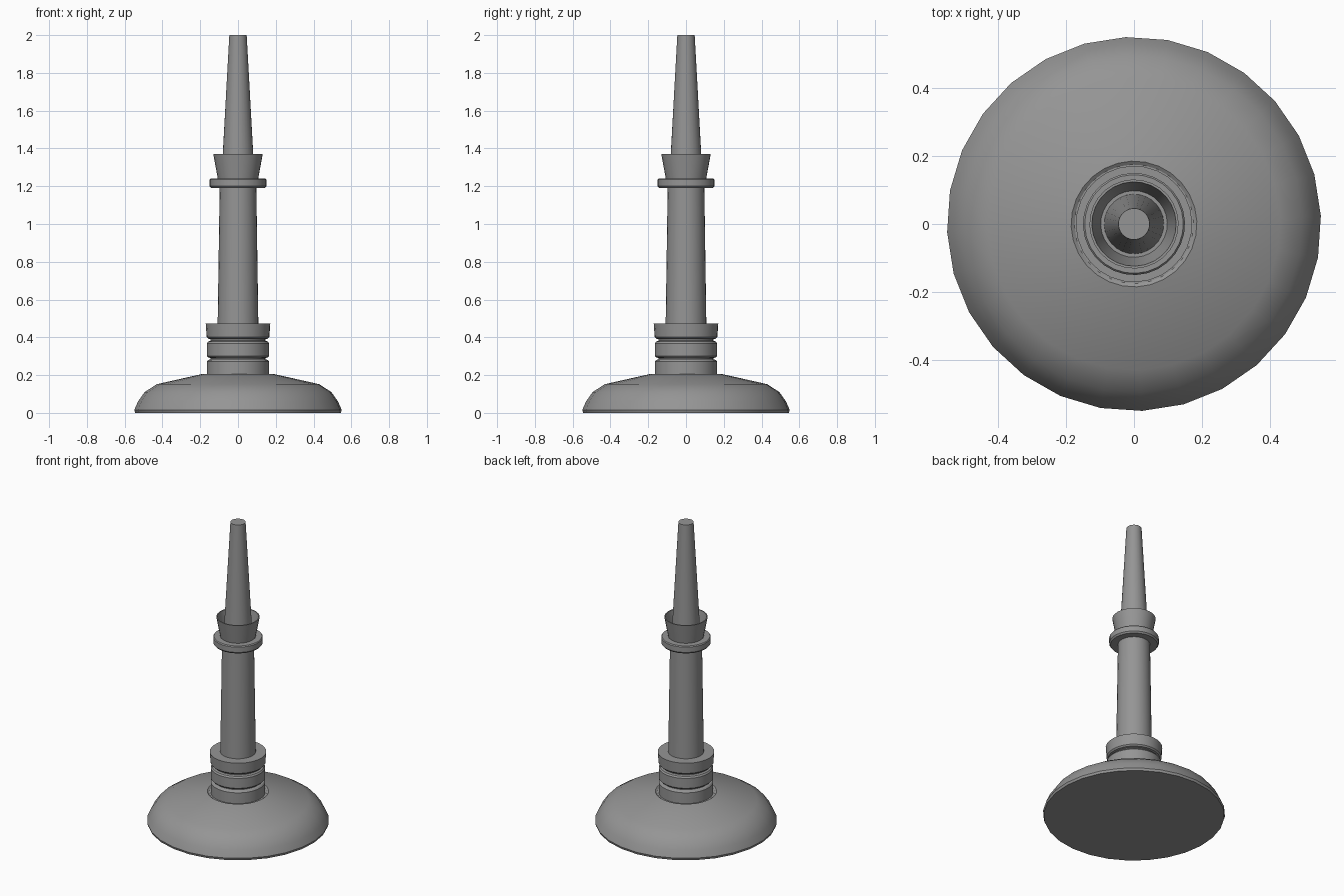
import bpy, bmesh, math

cube = bpy.data.objects.get("Cube")
if cube:
    bpy.data.objects.remove(cube, do_unlink=True)

pewter = bpy.data.materials.new("pewter_grey")
pewter.use_nodes = True
pewter.diffuse_color = (0.3, 0.3, 0.3, 1)
pewter.node_tree.nodes["Principled BSDF"].inputs["Base Color"].default_value = (0.3, 0.3, 0.3, 1)


def lathe(name, profile, sides=28, turn=2.5, smooth=30):
    """Turn a (radius, height) profile around z; radius 0 closes an end."""
    bm = bmesh.new()
    verts = [bm.verts.new((r, 0, z)) for r, z in profile]
    edges = [bm.edges.new(pair) for pair in zip(verts, verts[1:])]
    bmesh.ops.rotate(bm, verts=verts, cent=(0, 0, 0), matrix=turn_matrix(turn))
    bmesh.ops.spin(bm, geom=verts + edges, cent=(0, 0, 0), axis=(0, 0, 1),
                   angle=math.tau, steps=sides, use_merge=True)
    bmesh.ops.remove_doubles(bm, verts=bm.verts, dist=0.0001)
    bmesh.ops.recalc_face_normals(bm, faces=bm.faces)
    mesh = bpy.data.meshes.new(name)
    bm.to_mesh(mesh)
    bm.free()
    mesh.materials.append(pewter)
    obj = bpy.data.objects.new(name, mesh)
    bpy.context.collection.objects.link(obj)
    bpy.ops.object.select_all(action="DESELECT")
    obj.select_set(True)
    bpy.context.view_layer.objects.active = obj
    bpy.ops.object.shade_smooth_by_angle(angle=math.radians(smooth))
    return obj


def turn_matrix(degrees):
    from mathutils import Matrix
    return Matrix.Rotation(math.radians(degrees), 3, "Z")


# Domed foot with a thin rim and a shallow seat for the stem
lathe("foot", [(0, 0), (0.545, 0), (0.55, 0.015), (0.53, 0.06), (0.495, 0.11),
               (0.43, 0.152), (0.185, 0.207), (0.175, 0.2), (0, 0.2)])

# Three stacked rings divided by narrow grooves
lathe("stem_rings", [(0, 0.19), (0.165, 0.19), (0.165, 0.272), (0.158, 0.28),
                     (0.145, 0.284), (0.145, 0.29), (0.158, 0.294), (0.165, 0.302),
                     (0.165, 0.368), (0.158, 0.378), (0.145, 0.382), (0.145, 0.39),
                     (0.158, 0.393), (0.166, 0.402), (0.171, 0.472), (0, 0.472)])

# Gently tapering column
lathe("column", [(0, 0.46), (0.108, 0.46), (0.097, 1.2), (0, 1.2)])

# Flange below the cup
lathe("drip_flange", [(0, 1.19), (0.142, 1.19), (0.15, 1.2), (0.15, 1.235),
                      (0.145, 1.241), (0, 1.241)])

# Open flared cup
lathe("candle_cup", [(0, 1.235), (0.106, 1.235), (0.131, 1.37), (0.124, 1.37),
                     (0.098, 1.245), (0, 1.245)])

# Tapered candle
lathe("candle", [(0, 1.24), (0.088, 1.24), (0.046, 2.0), (0, 2.0)])
